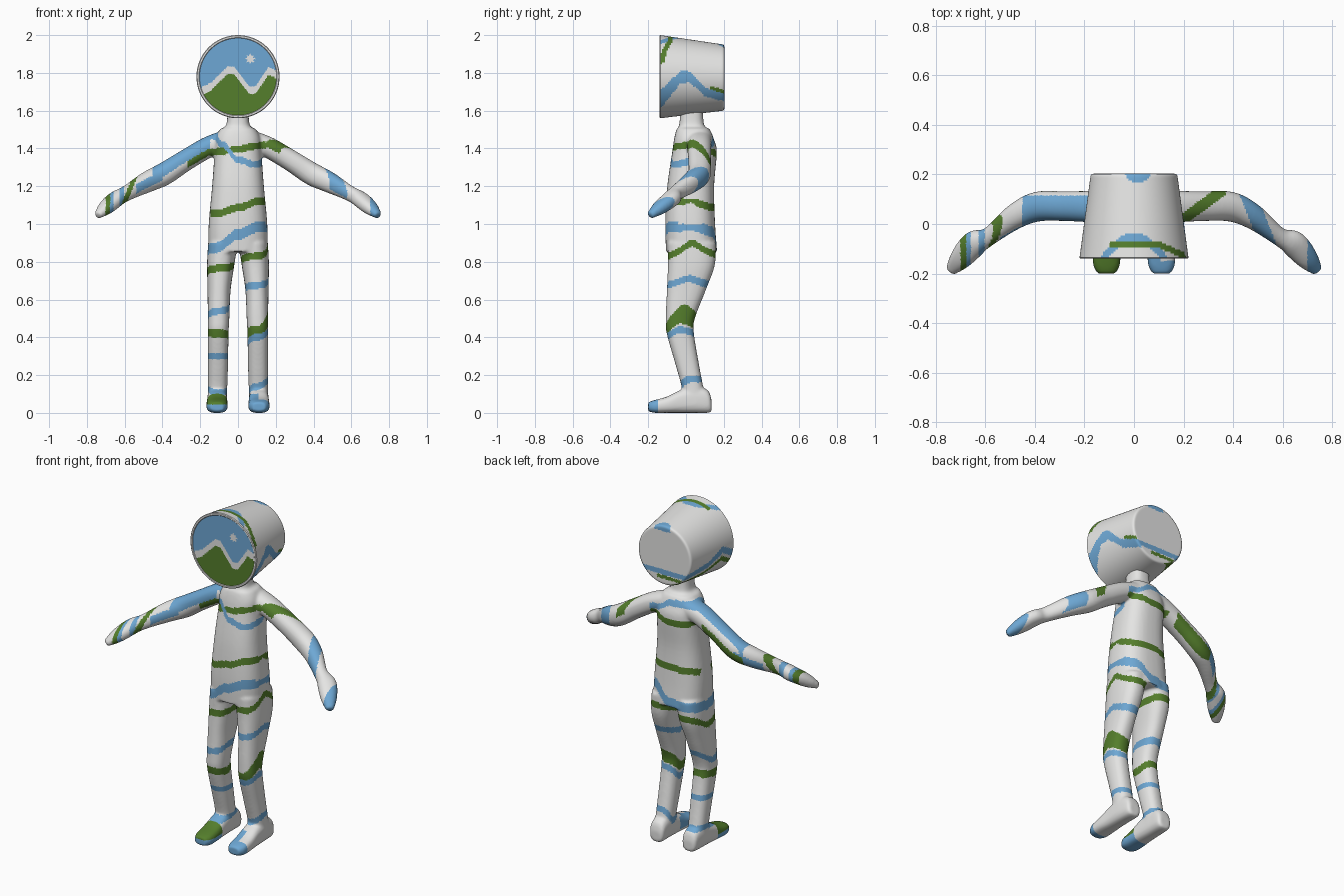
import bpy, bmesh, math
from mathutils import Vector

if "Cube" in bpy.data.objects:
    bpy.data.objects.remove(bpy.data.objects["Cube"])

WHITE, BLUE, GREEN = 0, 1, 2
mats = []
for name, rgb in (("off white", (.78, .78, .77)), ("sky blue", (.155, .39, .66)), ("grass green", (.09, .21, .025))):
    m = bpy.data.materials.new(name)
    m.diffuse_color = (*rgb, 1)
    m.use_nodes = True
    m.node_tree.nodes["Principled BSDF"].inputs["Base Color"].default_value = m.diffuse_color
    mats.append(m)


def interp(pts, t):
    """Piecewise linear lookup in (t, value) pairs."""
    if t <= pts[0][0]:
        return pts[0][1]
    for (t0, v0), (t1, v1) in zip(pts, pts[1:]):
        if t <= t1:
            return v0 + (v1 - v0) * (t - t0) / (t1 - t0)
    return pts[-1][1]


def spline(st, steps):
    """Catmull-Rom resampling of station tuples."""
    if steps == 1:
        return st
    out = []
    for i in range(len(st) - 1):
        p0, p1, p2, p3 = st[max(i - 1, 0)], st[i], st[i + 1], st[min(i + 2, len(st) - 1)]
        for k in range(steps):
            t = k / steps
            out.append(tuple(.5 * (2 * b + (c - a) * t + (2 * a - 5 * b + 4 * c - d) * t * t
                       + (3 * b - a - 3 * c + d) * t ** 3) for a, b, c, d in zip(p0, p1, p2, p3)))
    return out + [st[-1]]


def loft(bm, st, frame=None, n=40, power=2.0, steps=6, mirror=1):
    """Skin superellipse rings (x, y, z, half width, half depth); frame None follows the path."""
    st = spline(st, steps)
    rings = []
    for i, (x, y, z, a, b) in enumerate(st):
        if frame:
            u, v = map(Vector, frame)
        else:
            t = Vector(st[min(i + 1, len(st) - 1)][:3]) - Vector(st[max(i - 1, 0)][:3])
            u = t.cross(Vector((0, 0, 1))).normalized()
            v = u.cross(t).normalized()
        ring = []
        for k in range(n):
            c, s = math.cos(2 * math.pi * k / n), math.sin(2 * math.pi * k / n)
            p = Vector((x, y, z)) + u * a * math.copysign(abs(c) ** (2 / power), c) \
                + v * b * math.copysign(abs(s) ** (2 / power), s)
            ring.append(bm.verts.new((p.x * mirror, p.y, p.z)))
        rings.append(ring)
    for r0, r1 in zip(rings, rings[1:]):
        for k in range(n):
            bm.faces.new((r0[k], r0[(k + 1) % n], r1[(k + 1) % n], r1[k]))
    bm.faces.new(rings[0])
    bm.faces.new(rings[-1])


def make_object(name, bm):
    bmesh.ops.recalc_face_normals(bm, faces=bm.faces)
    me = bpy.data.meshes.new(name)
    bm.to_mesh(me)
    bm.free()
    ob = bpy.data.objects.new(name, me)
    bpy.context.collection.objects.link(ob)
    return ob


def paint(ob, rule):
    for m in mats:
        ob.data.materials.append(m)
    for p in ob.data.polygons:
        p.material_index = rule(*p.center)
    bpy.ops.object.select_all(action='DESELECT')
    ob.select_set(True)
    bpy.context.view_layer.objects.active = ob
    bpy.ops.object.shade_smooth_by_angle(angle=math.radians(35))


# Body: torso with neck, then mirrored legs, feet and arms
XY, XZ = ((1, 0, 0), (0, 1, 0)), ((1, 0, 0), (0, 0, 1))
torso = [(0, .03, .85, .157, .135), (0, .022, 1, .155, .132), (0, .025, 1.2, .137, .124), (0, .045, 1.38, .124, .118),
         (0, .042, 1.45, .12, .105), (0, .038, 1.5, .095, .088), (0, .03, 1.525, .062, .066), (0, .03, 1.63, .054, .058)]
leg = [(.08, .03, .9, .078, .128), (.092, .028, .78, .072, .124), (.1, .002, .65, .061, .103), (.103, -.03, .5, .057, .077),
       (.105, -.03, .42, .055, .072), (.106, .008, .25, .053, .062), (.108, .035, .13, .051, .057), (.11, .04, .05, .051, .062)]
foot = [(.107, .135, .038, .036, .032), (.108, .115, .06, .046, .06), (.11, .05, .07, .051, .07), (.11, -.03, .06, .053, .06),
        (.111, -.1, .043, .056, .043), (.111, -.165, .034, .054, .034), (.111, -.2, .032, .036, .024)]
arm = [(.06, .07, 1.44, .067, .058), (.16, .07, 1.405, .064, .056), (.28, .072, 1.335, .06, .056), (.39, .07, 1.265, .06, .06),
       (.48, .03, 1.222, .051, .055), (.585, -.05, 1.165, .037, .041), (.645, -.08, 1.132, .053, .041),
       (.7, -.14, 1.085, .045, .036), (.742, -.19, 1.045, .022, .018)]
bm = bmesh.new()
loft(bm, torso, XY, power=2.6)
for side in (-1, 1):
    loft(bm, leg, XY, power=2.4, mirror=side)
    loft(bm, foot, XZ, power=2.8, mirror=side)
    loft(bm, arm, power=2.2, mirror=side)
body = make_object("body", bm)
rm = body.modifiers.new("fuse", 'REMESH')
rm.mode, rm.voxel_size = 'VOXEL', .008
sm = body.modifiers.new("soften", 'SMOOTH')
sm.factor, sm.iterations = .5, 6
fused = bpy.data.meshes.new_from_object(body.evaluated_get(bpy.context.evaluated_depsgraph_get()))
body.modifiers.clear()
body.data = fused
low = min(v.co.z for v in fused.vertices)
for v in fused.vertices:
    v.co.z -= low

# Painted bands: (colour, half width, heights at equal angles: front, +x, back, -x)
TORSO_BANDS = [(BLUE, .018, (1.34, 1.315, 1.33, 1.42, 1.47, 1.47, 1.47, 1.42)),
               (GREEN, .018, (1.395, 1.41, 1.42, 1.38, 1.36, 1.36, 1.38, 1.385)),
               (GREEN, .02, (1.085, 1.12, 1.115, 1.09, 1.09, 1.08, 1.06, 1.055)),
               (BLUE, .028, (.945, .985, .99, .96, .88, .87, .86, .875))]
LEG_BANDS = {1: [(GREEN, .019, (.83, .9, .84, .8)), (BLUE, .019, (.675, .71, .68, .65)), (BLUE, .018, (.4, .44, .42, .36)),
                 (GREEN, .026, (.435, .5, .47, .42)), (GREEN, .026, (.435, .55, .5, .42)), (BLUE, .019, (.14, .18, .18, .11))],
             -1: [(GREEN, .02, (.765, .79, .8, .74)), (BLUE, .019, (.54, .57, .57, .51)), (GREEN, .022, (.42, .41, .44, .43)),
                  (BLUE, .016, (.3, .3, .3, .3)), (BLUE, .015, (.11, .12, .13, .13))]}
LEG_Y = [(s[2], s[1]) for s in reversed(leg)]
ARM_Z = [(s[0], s[2]) for s in arm]


def band_colour(bands, dx, dy, z):
    turn = (math.atan2(dx, -dy) / (2 * math.pi)) % 1
    for col, hw, hs in bands:
        f = turn * len(hs)
        i = int(f) % len(hs)
        t = f - int(f)
        t = t * t * (3 - 2 * t)
        if abs(z - hs[i] - (hs[(i + 1) % len(hs)] - hs[i]) * t) < hw:
            return col
    return WHITE


def arm_colour(x, y, z):
    s, h = abs(x), z - interp(ARM_Z, abs(x))
    if x > 0:
        if s > .7 or (abs(s - .5 + .4 * (y - .02)) < .035 and h > -.035):
            return BLUE
        if s < .37 and h > 0 and abs(y - .02 - .73 * (s - .2)) < .027:
            return GREEN
        return WHITE
    if y > .09 and .2 < s < .45 and h < .01:
        return GREEN
    if s < .27 and -.045 < h < -.01 and y < .07:
        return GREEN
    if (s < .45 and h > -.01 and y < .115) or (.4 < s < .54 and -.03 < h < .02):
        return BLUE
    if abs(s - .58 + .4 * (z - 1.165)) < .013 or abs(s - .69) < .012:
        return GREEN
    return BLUE if abs(s - .615) < .012 or abs(s - .668) < .01 else WHITE


def body_colour(x, y, z):
    if z > 1 and abs(x) > .145:
        return arm_colour(x, y, z)
    side = 1 if x > 0 else -1
    if z < .1 and side < 0 and y < -.07:
        return GREEN if z > .045 else BLUE
    if z < .1 and side > 0 and (y < -.15 or (y < -.03 and x < .11 and z > .03)):
        return BLUE
    col = band_colour(TORSO_BANDS, x, y - .03, z) if z > .82 else WHITE
    if col == WHITE and z < .93:
        col = band_colour(LEG_BANDS[side], x - .1 * side, y - interp(LEG_Y, z), z)
    return col


paint(body, body_colour)

# Head: tapered drum along y with a slightly recessed picture face
prof = [(.002 + .202 * i / 40, -.137) for i in range(41)] + [(.207, -.14), (.211, -.14), (.216, -.14), (.22, -.136)]
prof += [(.22 - .044 * i / 40, -.136 + .328 * i / 40) for i in range(1, 41)]
prof += [(.174, .198), (.169, .202)] + [(.169 - .167 * i / 26, .203) for i in range(1, 27)]
bm = bmesh.new()
loft(bm, [(0, y, 1.78 - .005 * (y + .14) / .34, r, r) for r, y in prof], XZ, n=144, steps=1)
head = make_object("head", bm)

RIDGE = [(-.2, 1.7), (-.14, 1.73), (-.055, 1.815), (-.02, 1.812), (.06, 1.708), (.095, 1.71), (.16, 1.81), (.21, 1.79)]
WAVE_R = [(-.14, 1.655), (-.08, 1.72), (-.03, 1.778), (.02, 1.778), (.1, 1.7), (.2, 1.67)]
WAVE_L = [(-.14, 1.72), (-.05, 1.77), (.05, 1.71), (.2, 1.68)]


def head_colour(x, y, z):
    r = math.hypot(x, z - 1.78)
    if y < -.1365:                                   # picture face with hills, sky and star
        if r > .204:
            return WHITE
        dx, dz = x - .065, z - 1.875
        if math.hypot(dx, dz) < .021 + .005 * math.cos(8 * math.atan2(dz, dx)):
            return WHITE
        h = z - interp(RIDGE, x)
        return BLUE if h > .02 else GREEN if h < -.02 else WHITE
    if z > 1.85:                                     # crown markings
        if math.hypot(x - .015, y - .22) < .055 and z > 1.92:
            return BLUE
        if -.1 < x and abs(y + .082 + .045 * max(0, (x - .1) / .1)) < .013:
            return GREEN
        return BLUE if abs(y + .055 + 5.5 * x * x) < .02 and abs(x) < .13 else WHITE
    if y > .202:                                     # back disc
        return BLUE if abs(z - 1.675) < .015 else GREEN if abs(z - 1.645) < .01 and x < .05 else WHITE
    if x > 0:
        d = z - interp(WAVE_R, y)
        if abs(d) < interp([(-.14, .05), (-.03, .033), (.1, .024), (.2, .02)], y):
            return BLUE
        return GREEN if y > .13 and .02 < d < .04 else WHITE
    d = z - interp(WAVE_L, y)
    return BLUE if abs(d) < .022 else GREEN if abs(d + .055) < .015 else WHITE


paint(head, head_colour)
